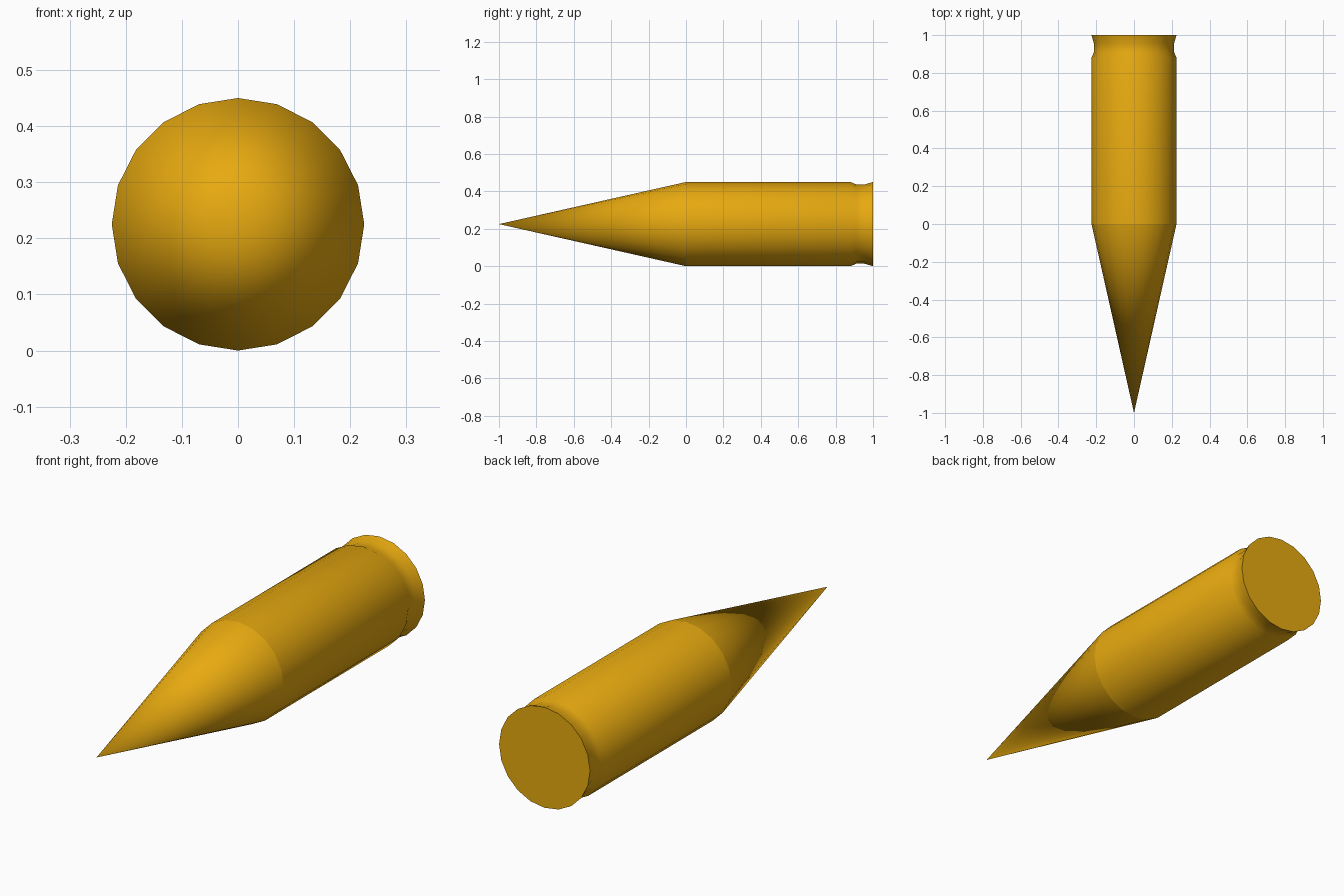
import bpy
import bmesh
from math import cos, sin, tau

default_cube = bpy.data.objects.get("Cube")
if default_cube:
    bpy.data.objects.remove(default_cube)

SIDES = 20
RADIUS = 0.225
GROOVE = 0.212

# Golden brass colour
brass = bpy.data.materials.new("golden_brass")
brass.use_nodes = True
brass.diffuse_color = (0.8, 0.4, 0.005, 1)
brass.node_tree.nodes["Principled BSDF"].inputs["Base Color"].default_value = brass.diffuse_color


def lathe(name, profile):
    """Turn (y, radius) points around the long axis; a zero radius is a tip, other ends are capped."""
    bm = bmesh.new()
    rings = []
    for y, r in profile:
        count = SIDES if r else 1
        rings.append([bm.verts.new((r * cos(tau * i / SIDES), y, RADIUS + r * sin(tau * i / SIDES)))
                      for i in range(count)])
    for a, b in zip(rings, rings[1:]):
        for i in range(SIDES):
            j = (i + 1) % SIDES
            if len(a) == 1:
                bm.faces.new((a[0], b[i], b[j]))
            else:
                bm.faces.new((a[i], b[i], b[j], a[j]))
    for ring in (rings[0], rings[-1]):
        if len(ring) > 1:
            bm.faces.new(ring)
    bmesh.ops.recalc_face_normals(bm, faces=bm.faces)
    mesh = bpy.data.meshes.new(name)
    bm.to_mesh(mesh)
    bm.free()
    mesh.materials.append(brass)
    obj = bpy.data.objects.new(name, mesh)
    bpy.context.collection.objects.link(obj)
    bpy.ops.object.select_all(action="DESELECT")
    obj.select_set(True)
    bpy.context.view_layer.objects.active = obj
    bpy.ops.object.shade_smooth_by_angle()
    return obj


# Pointed nose
lathe("pointed_nose", [(-1, 0), (0, RADIUS)])

# Cylindrical casing with a shallow groove in front of the rear rim
lathe("casing", [(0, RADIUS), (0.88, RADIUS), (0.91, GROOVE), (0.955, GROOVE), (1, RADIUS)])
